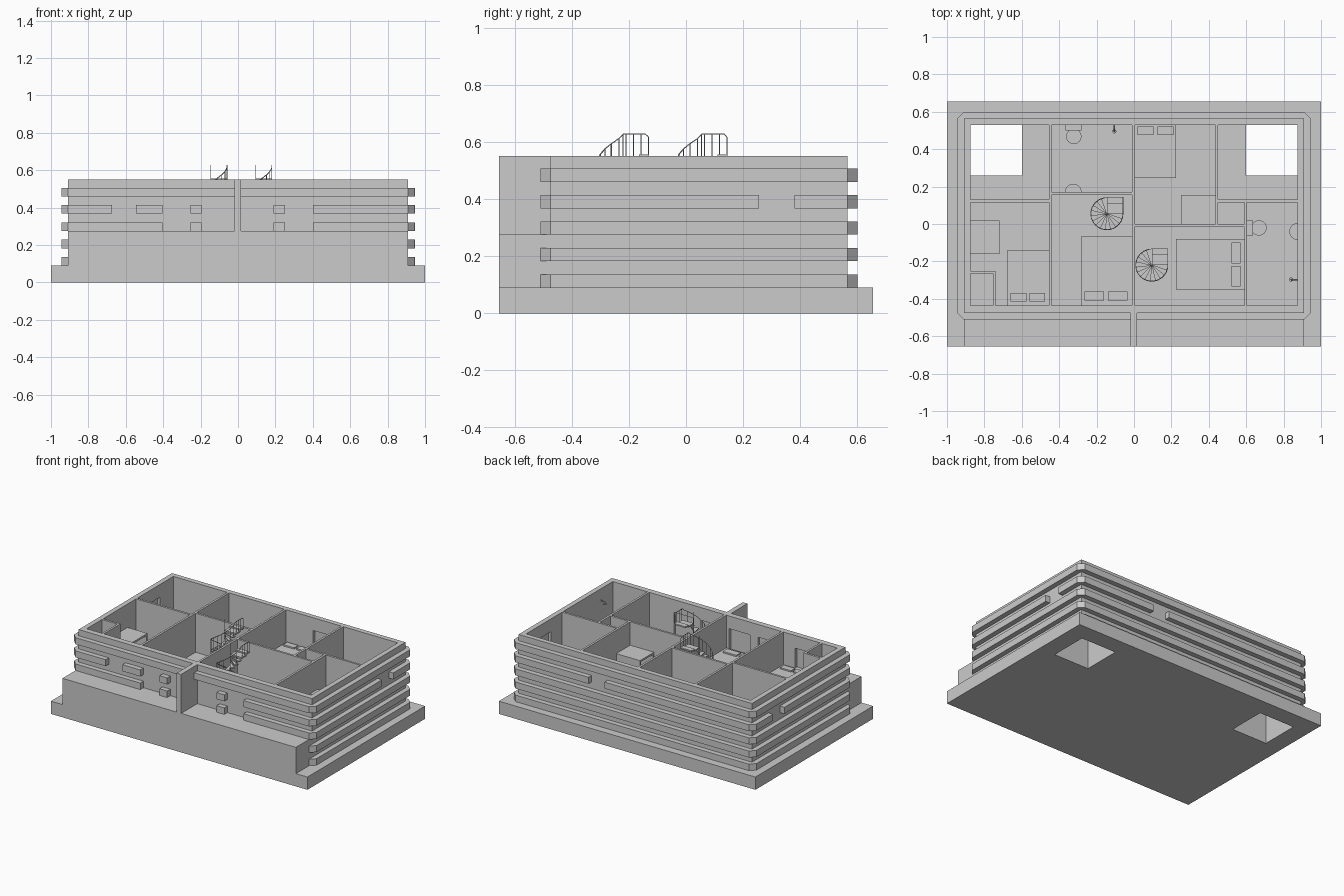
import bpy, bmesh
from math import cos, sin, radians
from mathutils import Vector

cube = bpy.data.objects.get("Cube")
if cube:
    bpy.data.objects.remove(cube, do_unlink=True)

grey = bpy.data.materials.new("plain_grey")
grey.use_nodes = True
COLOUR = (0.6, 0.6, 0.6, 1)
grey.diffuse_color = COLOUR
grey.node_tree.nodes["Principled BSDF"].inputs["Base Color"].default_value = COLOUR

FLOOR, TOP, BASE = 0.275, 0.55, 0.09


def add_prism(bm, points, z0, z1):
    """Extrude a flat outline from z0 up to z1."""
    face = bm.faces.new([bm.verts.new((x, y, z0)) for x, y in points])
    ext = bmesh.ops.extrude_face_region(bm, geom=[face])["geom"]
    moved = [v for v in ext if isinstance(v, bmesh.types.BMVert)]
    bmesh.ops.translate(bm, verts=moved, vec=(0, 0, z1 - z0))


def rect(x0, x1, y0, y1):
    return [(x0, y0), (x1, y0), (x1, y1), (x0, y1)]


def build(name, prisms):
    """One object from a list of (outline, z0, z1)."""
    bm = bmesh.new()
    for points, z0, z1 in prisms:
        add_prism(bm, points, z0, z1)
    bmesh.ops.recalc_face_normals(bm, faces=bm.faces)
    mesh = bpy.data.meshes.new(name)
    bm.to_mesh(mesh)
    bm.free()
    mesh.materials.append(grey)
    obj = bpy.data.objects.new(name, mesh)
    bpy.context.collection.objects.link(obj)
    return obj


def box(name, x0, x1, y0, y1, z0, z1):
    return build(name, [(rect(x0, x1, y0, y1), z0, z1)])


def combine(target, tool, operation):
    mod = target.modifiers.new("cut", 'BOOLEAN')
    mod.operation, mod.object, mod.solver = operation, tool, 'EXACT'
    bpy.context.view_layer.objects.active = target
    bpy.ops.object.modifier_apply(modifier=mod.name)
    bpy.data.objects.remove(tool, do_unlink=True)


def arc(cx, cy, r, start, end, steps=12):
    angles = [radians(start + (end - start) * i / steps) for i in range(steps + 1)]
    return [(cx + r * cos(a), cy + r * sin(a)) for a in angles]


def tube(name, paths, radius):
    curve = bpy.data.curves.new(name, 'CURVE')
    curve.dimensions = '3D'
    curve.bevel_depth, curve.bevel_resolution = radius, 0
    curve.use_fill_caps = True
    for path in paths:
        spline = curve.splines.new('POLY')
        spline.points.add(len(path) - 1)
        for point, co in zip(spline.points, path):
            point.co = (*co, 1)
    curve.materials.append(grey)
    obj = bpy.data.objects.new(name, curve)
    bpy.context.collection.objects.link(obj)


# Slab, front terrace, dividing fin and walled storey, joined
house = box("house_shell", -1, 1, -0.655, 0.655, 0, BASE)
combine(house, box("terrace", -0.91, 0.91, -0.655, -0.45, 0.05, FLOOR), 'UNION')
combine(house, box("storey", -0.91, 0.91, -0.475, 0.565, 0.05, TOP), 'UNION')
combine(house, box("fin", -0.02, 0.015, -0.655, -0.45, 0.2, TOP), 'UNION')
combine(house, box("rooms", -0.875, 0.875, -0.435, 0.53, FLOOR, 0.7), 'DIFFERENCE')
for x in (-0.875, 0.6):
    combine(house, box("well", x, x + 0.275, 0.26, 0.53, -0.1, 0.4), 'DIFFERENCE')

# Window and door recesses on the inner faces
front_doors = [(-0.405, -0.255), (-0.195, -0.03), (0.03, 0.19), (0.25, 0.4)]
for a, b in front_doors:
    combine(house, box("door", a, b, -0.457, -0.4, FLOOR + 0.005, 0.46), 'DIFFERENCE')
combine(house, box("window", -0.675, -0.545, -0.457, -0.4, 0.32, 0.46), 'DIFFERENCE')
combine(house, box("window", 0.215, 0.34, 0.5, 0.55, 0.32, 0.46), 'DIFFERENCE')
for x in (-0.875, 0.875):
    combine(house, box("window", x - 0.018, x + 0.018, 0.255, 0.38, 0.32, 0.46), 'DIFFERENCE')


# Horizontal bands around the walls, interrupted at openings
def pieces(start, end, gaps):
    edges = [start] + [v for gap in gaps for v in gap] + [end]
    return list(zip(edges[::2], edges[1::2]))


D, X, Y0, Y1 = 0.035, 0.91, -0.475, 0.565
for row in range(5):
    z0 = BASE + 0.0925 * row
    z1 = z0 + 0.046
    front, back, side = [], [], []
    if row in (2, 3):
        front = [(-0.405, -0.255), (-0.195, 0.19), (0.25, 0.4)]
    if row == 3:
        front = [(-0.675, -0.545)] + front
        back, side = [(0.215, 0.34)], [(0.255, 0.38)]
    outlines = [rect(a, b, Y0 - D, Y0) for a, b in pieces(-X, X, front)]
    outlines += [rect(a, b, Y1, Y1 + D) for a, b in pieces(-X, X, back)]
    for s in (-1, 1):
        outlines += [rect(s * X, s * (X + D), a, b) for a, b in pieces(Y0, Y1, side)]
        for y, d in ((Y0, -D), (Y1, D)):
            outlines.append([(s * X, y), (s * (X + D), y), (s * X, y + d)])
    build(f"wall_band_{row + 1}", [(o, z0, z1) for o in outlines])

# Interior partitions
walls = [
    (-0.455, -0.44, -0.435, 0.53), (-0.01, 0.005, -0.435, 0.53),
    (0.435, 0.45, 0, 0.53), (0.59, 0.605, -0.435, 0.115),
    (-0.875, -0.455, 0.115, 0.13), (-0.44, -0.01, 0.155, 0.17),
    (0.005, 0.59, -0.015, 0), (0.45, 0.875, 0.115, 0.13),
    (-0.875, -0.74, -0.265, -0.25), (-0.755, -0.74, -0.435, -0.265)]
build("partitions", [(rect(*w), FLOOR, TOP) for w in walls])


# Beds with pillows at the given end
def bed(name, area, pillows):
    parts = [(rect(*area), FLOOR, FLOOR + 0.045)]
    parts += [(rect(*p), FLOOR + 0.045, FLOOR + 0.055) for p in pillows]
    build(name, parts)


bed("left_bed", (-0.675, -0.455, -0.435, -0.14),
    [(x, x + 0.085, -0.415, -0.37) for x in (-0.66, -0.56)])
bed("middle_bed", (-0.28, -0.01, -0.435, -0.065),
    [(x, x + 0.105, -0.41, -0.36) for x in (-0.265, -0.14)])
bed("right_bed", (0.225, 0.59, -0.35, -0.08),
    [(0.52, 0.57, y, y + 0.11) for y in (-0.335, -0.21)])
bed("back_bed", (0.005, 0.225, 0.245, 0.53),
    [(x, x + 0.085, 0.475, 0.52) for x in (0.02, 0.125)])

# Desks: a top on two end panels
for name, x0, x1, y0, y1 in (("left_desk", -0.875, -0.72, -0.16, 0.02),
                             ("right_desk", 0.25, 0.435, 0, 0.155)):
    build(name, [(rect(x0, x1, y0, y1), 0.372, 0.385),
                 (rect(x0, x1, y0, y0 + 0.012), FLOOR, 0.372),
                 (rect(x0, x1, y1 - 0.012, y1), FLOOR, 0.372)])

# Bathroom fittings
for name, tank, cx, cy in (("back_toilet", (-0.365, -0.28, 0.5, 0.53), -0.322, 0.468),
                           ("side_toilet", (0.605, 0.635, -0.062, 0.02), 0.668, -0.021)):
    build(name, [(rect(*tank), FLOOR, FLOOR + 0.07),
                 (arc(cx, cy, 0.041, 0, 345, 23), FLOOR, FLOOR + 0.04)])
build("back_sink", [(arc(-0.325, 0.17, 0.045, 0, 180), 0.335, 0.355)])
build("side_sink", [(arc(0.875, -0.04, 0.045, 90, 270), 0.335, 0.355)])
for name, x, y, dx, dy in (("back_shower", -0.105, 0.53, 0, -0.035),
                           ("side_shower", 0.875, -0.297, -0.035, 0)):
    tube(name, [[(x, y, 0.47), (x + dx, y + dy, 0.47), (x + dx, y + dy, 0.455)]], 0.004)
    build(name + "_head", [(arc(x + dx, y + dy, 0.011, 0, 330, 11), 0.45, 0.456)])
for i, (x, y) in enumerate([(-0.11, 0.355), (-0.225, 0.2), (0.74, -0.16)]):
    build(f"drain_{i + 1}", [(arc(x, y, 0.008, 0, 330, 11), FLOOR, FLOOR + 0.004)])


# Spiral stairs with landing and railing
def spiral_stair(name, cx, cy, r=0.088, steps=14):
    step, rise = 270 / steps, (TOP - FLOOR) / (steps + 1)
    treads, rail, posts = [], [], []
    for i in range(steps):
        a, z = 90 + i * step, FLOOR + (i + 1) * rise
        treads.append(([(cx, cy)] + arc(cx, cy, r, a, a + step, 2), z - 0.008, z))
        x, y = arc(cx, cy, r - 0.002, a, a + step, 2)[1]
        rail.append((x, y, z + 0.08))
        posts.append([(x, y, z - 0.004), rail[-1]])
    edge = cx + r - 0.002
    treads.append((rect(cx, cx + r, cy, cy + 0.055), TOP - 0.013, TOP - 0.003))
    treads.append((rect(cx, cx + r, cy + 0.055, cy + 0.09), TOP - 0.003, TOP + 0.006))
    rail += [(edge, cy, 0.627), (edge, cy + 0.078, 0.627), (edge, cy + 0.088, 0.617)]
    for dy in (0.01, 0.036, 0.062):
        posts.append([(edge, cy + dy, TOP - 0.005), (edge, cy + dy, 0.627)])
    posts.append([(edge, cy + 0.088, TOP), (edge, cy + 0.088, 0.617)])
    posts.append([(cx, cy, FLOOR), (cx, cy, 0.627)])
    build(name + "_steps", treads)
    tube(name + "_railing", [rail], 0.0025)
    tube(name + "_posts", posts, 0.0018)


spiral_stair("left_stair", -0.145, 0.055)
spiral_stair("right_stair", 0.095, -0.22)
